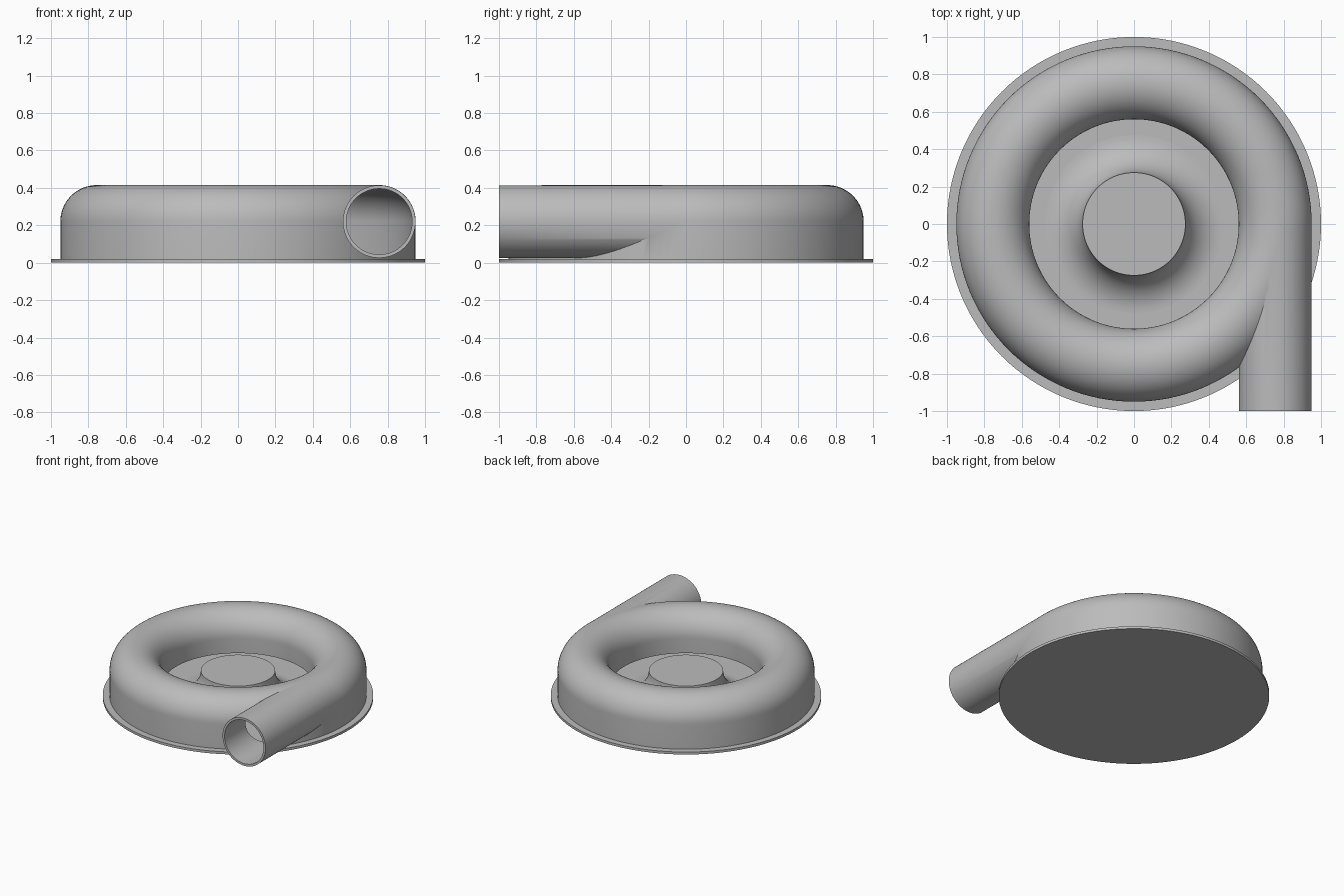
import bpy, bmesh
from math import pi, sin, cos, radians
from mathutils import Matrix, Vector

cube = bpy.data.objects.get("Cube")
if cube:
    bpy.data.objects.remove(cube, do_unlink=True)

grey = bpy.data.materials.new("plain_grey")
grey.use_nodes = True
colour = (0.5, 0.5, 0.5, 1)
grey.diffuse_color = colour
grey.node_tree.nodes["Principled BSDF"].inputs["Base Color"].default_value = colour

RING = 0.755      # centre radius of the scroll channel
AXIS_Z = 0.22     # height of the channel centre
OUTER = 0.195     # channel outer radius
BORE = 0.177      # channel inner radius
PLATE = 0.02      # base plate thickness


def finish(name, bm):
    bmesh.ops.recalc_face_normals(bm, faces=bm.faces)
    mesh = bpy.data.meshes.new(name)
    bm.to_mesh(mesh)
    bm.free()
    mesh.materials.append(grey)
    obj = bpy.data.objects.new(name, mesh)
    bpy.context.collection.objects.link(obj)
    return obj


def lathe(name, profile, closed=False, steps=128):
    """Revolve a list of (radius, z) points around the z axis."""
    bm = bmesh.new()
    verts = [bm.verts.new((r, 0, z)) for r, z in profile]
    pairs = list(zip(verts, verts[1:]))
    if closed:
        pairs.append((verts[-1], verts[0]))
    edges = [bm.edges.new(p) for p in pairs]
    bmesh.ops.spin(bm, geom=verts + edges, cent=(0, 0, 0), axis=(0, 0, 1),
                   angle=2 * pi, steps=steps)
    bmesh.ops.remove_doubles(bm, verts=bm.verts, dist=1e-5)
    return finish(name, bm)


def tube_along_y(name, radius, y0, y1):
    bm = bmesh.new()
    place = (Matrix.Translation((RING, (y0 + y1) / 2, AXIS_Z))
             @ Matrix.Rotation(pi / 2, 4, "X"))
    bmesh.ops.create_cone(bm, cap_ends=True, segments=96, radius1=radius,
                          radius2=radius, depth=y1 - y0, matrix=place)
    return finish(name, bm)


def arch(radius, steps=32):
    """Half circle over the channel, from the inner to the outer side."""
    return [(RING - radius * cos(pi * i / steps),
             AXIS_Z + radius * sin(pi * i / steps)) for i in range(steps + 1)]


def smooth(obj):
    bpy.ops.object.select_all(action="DESELECT")
    obj.select_set(True)
    bpy.context.view_layer.objects.active = obj
    bpy.ops.object.shade_smooth_by_angle(angle=radians(30))


def combine(obj, tool, operation):
    bpy.context.view_layer.objects.active = obj
    mod = obj.modifiers.new(operation.title(), "BOOLEAN")
    mod.operation = operation
    mod.solver = "EXACT"
    mod.object = tool
    bpy.ops.object.modifier_apply(modifier=mod.name)
    bpy.data.objects.remove(tool, do_unlink=True)


# Flat round base plate
base = lathe("base_plate", [(0, 0), (1, 0), (1, PLATE), (0, PLATE)])

# Central hub with a concave flare running out onto the plate
flare = 0.2
hub_profile = [(0, AXIS_Z)]
for i in range(17):
    a = pi / 2 * i / 16
    hub_profile.append((0.275 + flare * (1 - cos(a)), AXIS_Z - flare * sin(a)))
hub_profile += [(0.475, 0.01), (0, 0.01)]
hub = lathe("hub", hub_profile)

# Scroll housing: arched ring joined to a tangential outlet pipe
lip = 0.1
foot = 0.012
housing = lathe("scroll_housing",
                [(RING - OUTER, foot)] + arch(OUTER) + [(RING + OUTER, foot)],
                closed=True)
combine(housing, tube_along_y("outlet_pipe", OUTER - 0.001, -1, 0), "UNION")

# Hollow channel, open to the centre below the inner lip
channel = lathe("channel_cutter",
                [(0.5, -0.05), (0.5, lip), (RING - BORE, lip)] + arch(BORE)
                + [(RING + BORE, -0.05)], closed=True)
combine(housing, channel, "DIFFERENCE")
combine(housing, tube_along_y("bore_cutter", BORE - 0.001, -1.1, 0), "DIFFERENCE")

for part in (base, hub, housing):
    smooth(part)
